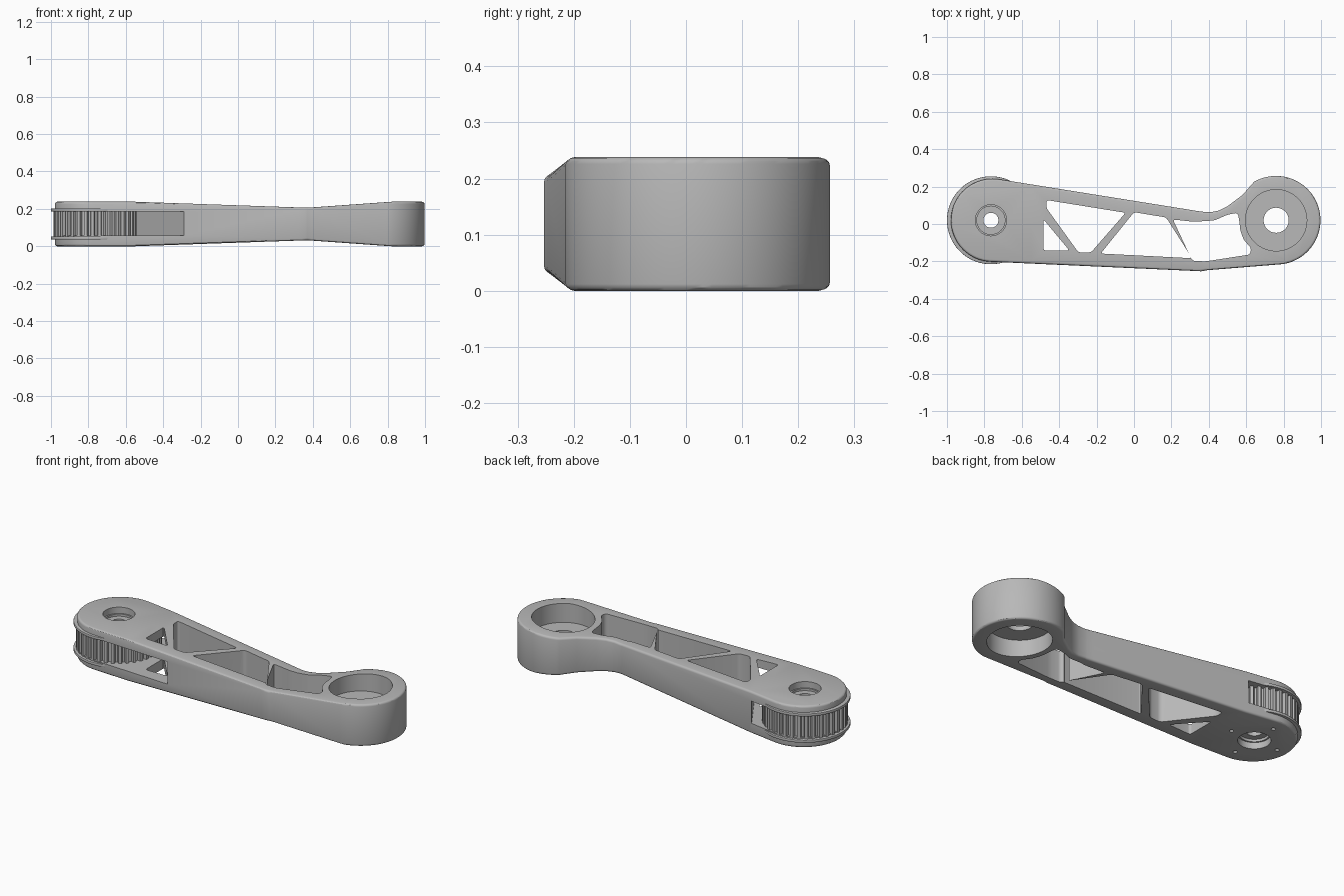
import bpy, bmesh
from math import cos, sin, pi, radians
from mathutils import Matrix

cube = bpy.data.objects.get("Cube")
if cube:
    bpy.data.objects.remove(cube)

grey = bpy.data.materials.new("machined grey")
grey.use_nodes = True
grey.diffuse_color = (0.48, 0.48, 0.48, 1)
grey.node_tree.nodes["Principled BSDF"].inputs["Base Color"].default_value = (0.48, 0.48, 0.48, 1)

PULLEY = (-0.765, 0.02)
LOBE = (0.76, 0.02)


def arc(centre, r, start, end, n):
    """Points along an arc, angles in degrees."""
    angles = [radians(start + (end - start) * i / n) for i in range(n + 1)]
    return [(centre[0] + r * cos(a), centre[1] + r * sin(a)) for a in angles]


def circle(centre, r, n=64):
    return arc(centre, r, 0, 360, n)[:-1]


def prism(name, points, z0, z1, fillet=0, turn=None):
    """Extrude a flat outline from z0 to z1, optionally rounding its corners."""
    bm = bmesh.new()
    bm.faces.new([bm.verts.new((x, y, z0)) for x, y in points])
    if fillet:
        bmesh.ops.bevel(bm, geom=bm.verts[:], offset=fillet, segments=4, profile=0.5,
                        affect='VERTICES', clamp_overlap=True)
    ext = bmesh.ops.extrude_face_region(bm, geom=bm.faces[:])
    moved = [g for g in ext["geom"] if isinstance(g, bmesh.types.BMVert)]
    bmesh.ops.translate(bm, vec=(0, 0, z1 - z0), verts=moved)
    if turn:
        bm.transform(turn)
    bmesh.ops.recalc_face_normals(bm, faces=bm.faces[:])
    mesh = bpy.data.meshes.new(name)
    bm.to_mesh(mesh)
    bm.free()
    mesh.materials.append(grey)
    ob = bpy.data.objects.new(name, mesh)
    bpy.context.collection.objects.link(ob)
    return ob


def activate(ob):
    bpy.ops.object.select_all(action='DESELECT')
    ob.select_set(True)
    bpy.context.view_layer.objects.active = ob


def boolean(ob, cutter, operation='DIFFERENCE'):
    activate(ob)
    mod = ob.modifiers.new("cut", 'BOOLEAN')
    mod.object, mod.operation, mod.solver = cutter, operation, 'EXACT'
    bpy.ops.object.modifier_apply(modifier=mod.name)
    bpy.data.objects.remove(cutter)


def bevel(ob, width, segments=3):
    activate(ob)
    mod = ob.modifiers.new("rim", 'BEVEL')
    mod.width, mod.segments = width, segments
    mod.limit_method, mod.angle_limit = 'ANGLE', radians(50)
    bpy.ops.object.modifier_apply(modifier=mod.name)


# Arm outline: pulley end, straight back edge, concave neck, round lobe, front edge
outline = arc((-0.757, 0.02), 0.222, 267, 80, 36)
outline += [(0.323, 0.072), (0.36, 0.066), (0.41, 0.063), (0.455, 0.072),
            (0.5, 0.095), (0.58, 0.155)]
outline += arc(LOBE, 0.237, 120, -82, 48)
outline += [(0.393, -0.247), (0.36, -0.253), (0.323, -0.251)]
body = prism("arm_body", outline, 0, 0.238)

# Side profile: the waist is thinner than both ends
waist = [(-1.2, 0), (-0.55, 0), (0.37, 0.032), (0.82, 0), (1.2, 0),
         (1.2, 0.238), (0.82, 0.238), (0.37, 0.206), (-0.55, 0.238), (-1.2, 0.238)]
boolean(body, prism("side_profile", waist, -0.5, 0.5, turn=Matrix.Rotation(pi / 2, 4, 'X')),
        'INTERSECT')
bevel(body, 0.012)

# Truss pockets right through the arm
pockets = [
    [(-0.484, 0.025), (-0.484, -0.142), (-0.345, -0.142)],
    [(-0.468, 0.128), (-0.045, 0.06), (-0.23, -0.152), (-0.297, -0.152), (-0.468, 0.085)],
    [(0.0, 0.063), (0.172, 0.035), (0.31, -0.183), (-0.178, -0.158)],
    [(0.208, 0.024), (0.32, 0.012), (0.43, 0.019), (0.5, 0.05), (0.555, 0.06),
     (0.564, 0.01), (0.568, -0.035), (0.587, -0.085), (0.627, -0.13), (0.62, -0.163),
     (0.382, -0.2), (0.312, -0.197)],
]
for points in pockets:
    boolean(body, prism("pocket", points, -0.1, 0.4, fillet=0.014))

# Slot for the pulley and belt, ending along the diagonal strut
slot = [(-1.2, -0.4), (-0.179, -0.4), (-0.68, 0.4), (-1.2, 0.4)]
boolean(body, prism("belt_slot", slot, 0.058, 0.185))

# Bores: lobe pockets from both faces, lobe hole, pulley plate holes, screw holes
bores = [(LOBE, 0.164, 0.13, 0.4), (LOBE, 0.164, -0.1, 0.105), (LOBE, 0.067, -0.1, 0.4),
         (PULLEY, 0.083, -0.1, 0.4)]
for centre, r, z0, z1 in bores:
    boolean(body, prism("bore", circle(centre, r), z0, z1))
for x, y in circle(PULLEY, 0.148, 4):
    boolean(body, prism("screw_hole", circle((x, y), 0.011, 16), -0.1, 0.03))

# Toothed pulley held between the two plates
TEETH = 36
teeth = []
for i in range(TEETH):
    for step, r in ((0, 0.204), (0.32, 0.204), (0.45, 0.222), (0.87, 0.222)):
        a = 2 * pi * (i + step) / TEETH
        teeth.append((PULLEY[0] + r * cos(a), PULLEY[1] + r * sin(a)))
pulley = prism("pulley", teeth, 0.05, 0.19)
boolean(pulley, prism("pulley_bore", circle(PULLEY, 0.04), -0.1, 0.4))

# Flanges above and below the teeth
flanges = []
for name, z0 in (("lower_flange", 0.036), ("upper_flange", 0.186)):
    flange = prism(name, circle(PULLEY, 0.235, 96), z0, z0 + 0.016)
    bevel(flange, 0.003, 2)
    boolean(flange, prism("flange_bore", circle(PULLEY, 0.075), -0.1, 0.4))
    flanges.append(flange)

for ob in [body, pulley] + flanges:
    activate(ob)
    bpy.ops.object.shade_smooth_by_angle(angle=radians(30))
